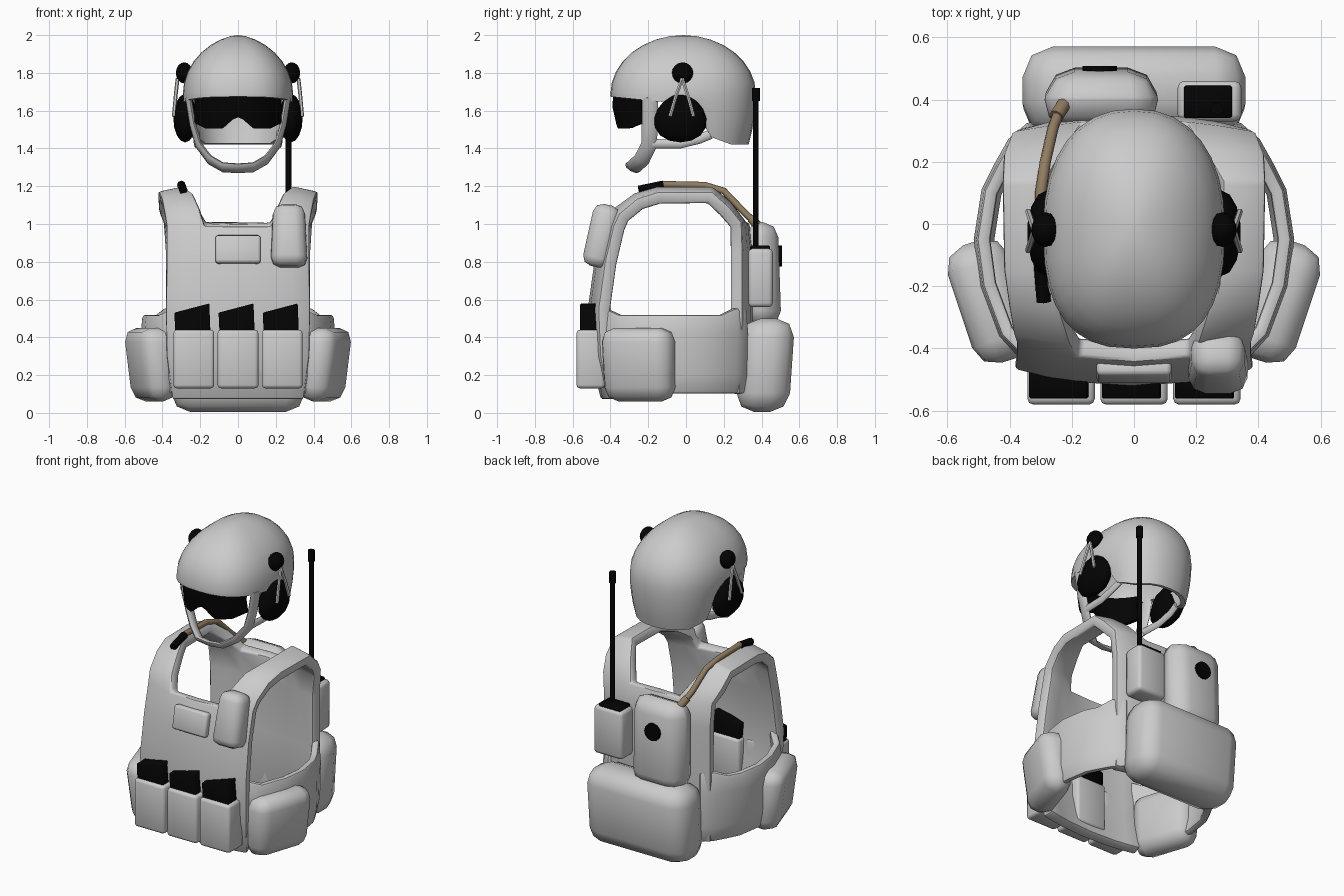
import bpy, bmesh, math
from mathutils import Vector, Matrix

if "Cube" in bpy.data.objects:
    bpy.data.objects.remove(bpy.data.objects["Cube"])


def material(name, rgb):
    m = bpy.data.materials.new(name)
    m.use_nodes = True
    m.diffuse_color = (*rgb, 1)
    bsdf = next(n for n in m.node_tree.nodes if n.type == 'BSDF_PRINCIPLED')
    bsdf.inputs["Base Color"].default_value = (*rgb, 1)
    return m


GREY = material("light grey fabric", (0.6, 0.6, 0.6))
BLACK = material("black plastic", (0.001, 0.001, 0.001))
TAN = material("tan hose", (0.28, 0.2, 0.12))


def finish(bm, name, mat, angle=40, thick=0, bevel=0, segments=2):
    """Turn a bmesh into a shaded object, optionally thickened and bevelled."""
    bmesh.ops.recalc_face_normals(bm, faces=bm.faces)
    me = bpy.data.meshes.new(name)
    bm.to_mesh(me)
    bm.free()
    ob = bpy.data.objects.new(name, me)
    bpy.context.collection.objects.link(ob)
    me.materials.append(mat)
    bpy.ops.object.select_all(action='DESELECT')
    bpy.context.view_layer.objects.active = ob
    ob.select_set(True)
    if thick:
        mod = ob.modifiers.new("thickness", 'SOLIDIFY')
        mod.thickness, mod.offset = thick, -1
    if bevel:
        mod = ob.modifiers.new("soft_edges", 'BEVEL')
        mod.width, mod.segments, mod.limit_method = bevel, segments, 'ANGLE'
        mod.angle_limit = math.radians(40)
    for mod in list(ob.modifiers):
        bpy.ops.object.modifier_apply(modifier=mod.name)
    bpy.ops.object.shade_smooth_by_angle(angle=math.radians(angle))


def grid(rows, skip=lambda r, c: False, closed=False):
    """Skin rows of points with quads."""
    bm = bmesh.new()
    vs = [[bm.verts.new(p) for p in row] for row in rows]
    n = len(rows[0])
    for r in range(len(rows) - 1):
        for c in range(n if closed else n - 1):
            if not skip(r, c):
                d = (c + 1) % n
                bm.faces.new((vs[r][c], vs[r][d], vs[r + 1][d], vs[r + 1][c]))
    return bm


def box(name, lo, hi, mat=GREY, bevel=0.02, segments=2, turn=(0, 0, 0), shape=lambda p: p):
    """Bevelled box between two corners; shape() moves its unit corners."""
    lo, hi = Vector(lo), Vector(hi)
    bm = bmesh.new()
    bmesh.ops.create_cube(bm, size=1)
    rot = Matrix.Rotation(turn[2], 3, 'Z') @ Matrix.Rotation(turn[0], 3, 'X')
    for v in bm.verts:
        v.co = (lo + hi) / 2 + rot @ (Vector(shape(v.co.copy())) * (hi - lo))
    finish(bm, name, mat, 60, bevel=bevel, segments=segments)


def tube(name, pts, radius, mat=GREY, sides=8, flat=1, across=(1, 0, 0)):
    """Round bar along a path; flat widens it in the across direction."""
    pts = [Vector(p) for p in pts]
    rows = []
    for i, p in enumerate(pts):
        t = (pts[min(i + 1, len(pts) - 1)] - pts[max(i - 1, 0)]).normalized()
        a = Vector(across)
        a = (a - t * a.dot(t)).normalized()
        b = t.cross(a)
        rows.append([p + radius * (flat * a * math.cos(k * math.tau / sides) + b * math.sin(k * math.tau / sides))
                     for k in range(sides)])
    bm = grid(rows, closed=True)
    bm.verts.ensure_lookup_table()
    bm.faces.new(bm.verts[:sides])
    bm.faces.new(bm.verts[-sides:])
    finish(bm, name, mat, 50)


def blob(name, centre, radii, mat, heavy=0):
    """Low-poly ellipsoid, wider at the bottom when heavy."""
    bm = bmesh.new()
    bmesh.ops.create_uvsphere(bm, u_segments=14, v_segments=8, radius=1)
    for v in bm.verts:
        v.co.y *= 1 - heavy * v.co.z
        v.co = Vector(centre) + v.co * Vector(radii)
    finish(bm, name, mat, 50)


# Vest: front panel, shoulder straps and back panel as one strip (y, z, neck x, outer x, edge wrap)
stations = [(-.45, .07, .18, .35, .04), (-.505, .3, .18, .38, .05), (-.52, .55, .18, .385, .055),
            (-.485, .8, .18, .38, .055), (-.445, .99, .18, .38, .06), (-.395, 1.085, .205, .39, .04),
            (-.28, 1.165, .24, .405, .02), (-.15, 1.2, .285, .42, 0), (.14, 1.2, .285, .425, 0),
            (.24, 1.12, .23, .42, -.01), (.335, 1.01, .17, .395, -.04), (.355, .85, .17, .385, -.055),
            (.355, .5, .17, .385, -.055), (.34, .1, .17, .375, -.055)]
rows = []
for y, z, xin, xout, wrap in stations:
    mid = (xin + xout) / 2
    rows.append([(x, y + wrap * (x / xout) ** 2, z - (.03 * (abs(x) - xin) / (xout - xin) if z > 1.05 else 0))
                 for x in (-xout, -mid, -xin, 0, xin, mid, xout)])
finish(grid(rows, skip=lambda r, c: c in (2, 3) and 4 <= r < 10), "vest", GREY, thick=.068, bevel=.015)

for s, side in ((1, "left"), (-1, "right")):
    # Waist band joining front and back, its top rising at both ends
    path = [(.35, -.44), (.43, -.36), (.49, -.2), (.51, -.05), (.485, .11), (.445, .19), (.4, .27), (.33, .33)]
    band = grid([[(s * x * k, y * k, z + (.035 if z > .5 and x < .42 else 0)) for x, y in path]
                 for z, k in ((.1, .96), (.2, 1), (.42, 1.01), (.52, .99))])
    finish(band, side + "_waist_band", GREY, thick=.045, bevel=.015)
    # Soft side pouch, leaning in at the bottom
    box(side + "_side_pouch", (s * .465 - .108, -.45, .06), (s * .465 + .108, -.05, .45), bevel=.075,
        turn=(0, 0, -s * .32),
        shape=lambda p: (p.x - (s * .22 if p.z < 0 and p.x * s > 0 else 0), p.y * (1 if p.z > 0 else .96), p.z))

# Magazine pouches and magazines
for i, side in enumerate(("right", "middle", "left")):
    x = (i - 1) * .234
    back = -.385 if i == 1 else -.43
    box(side + "_magazine_pouch", (x - .108, -.58, .13), (x + .108, back, .44), bevel=.018)
    box(side + "_magazine", (x - .09, -.56, .25), (x + .095, back - .015, .555), BLACK, bevel=.004, segments=1,
        shape=lambda p: (p.x - (.07 if p.z > 0 else 0), p.y, p.z + (.16 * p.x if p.z > 0 else 0)))

# Chest patch and shoulder pouch
box("chest_patch", (-.12, -.5, .79), (.12, -.45, .94), bevel=.015, turn=(-.2, 0, 0))
box("shoulder_pouch", (.168, -.52, .77), (.372, -.375, 1.105), bevel=.05, turn=(-.22, 0, 0),
    shape=lambda p: (p.x * (.85 if p.z > 0 else 1) * (.92 if p.y < 0 else 1), p.y, p.z))

# Back pouch, water carrier with cap, and hose
box("back_pouch", (-.36, .295, .005), (.36, .578, .5), bevel=.1,
    shape=lambda p: (p.x * (1 if p.z > 0 else .98), p.y - (.12 if p.z < 0 else 0), p.z))
box("water_carrier", (-.3, .32, .46), (.09, .505, 1.01), bevel=.08,
    shape=lambda p: (p.x * (1 if p.y < 0 else .85), p.y - (.1 if p.z > 0 and p.y > 0 else 0), p.z))
tube("carrier_cap", [(-.11, .46, .83), (-.11, .508, .83)], .055, BLACK, 12)
hose = [(-.235, .375, 1.0), (-.26, .31, 1.06), (-.285, .2, 1.175), (-.3, .1, 1.205), (-.3, -.13, 1.21)]
tube("hose", hose, .018, TAN)
tube("hose_fitting", [(-.225, .385, .985), (-.25, .345, 1.03)], .024, TAN)
tube("hose_mouthpiece", [(-.3, -.12, 1.207), (-.29, -.25, 1.18)], .023, BLACK)

# Radio with aerial
box("radio_pouch", (.14, .33, .56), (.345, .46, .87), bevel=.022)
box("radio", (.16, .34, .75), (.315, .445, .885), BLACK, bevel=.006, segments=1)
tube("aerial", [(.267, .37, .87), (.267, .37, 1.66)], .015, BLACK)
tube("aerial_tip", [(.267, .37, 1.65), (.267, .37, 1.72)], .021, BLACK)


# Helmet shell: dome with a rim that drops behind the ears
def rim(y):
    if y < .04:
        return 1.69 - .03 * max(0, min(1, (y + .4) / .3))
    if y < .12:
        return 1.66 - .19 * (y - .04) / .08
    return 1.47 - .05 * min(1, (y - .12) / .15)


N = 32
rows = []
for k in range(1, 13):
    row = []
    for j in range(N):
        a = j * math.tau / N
        ca, sa = math.cos(a), math.sin(a)
        power = .77 if sa < 0 else .88
        x = .292 * math.copysign(abs(ca) ** power, ca)
        y = -.015 + .385 * math.copysign(abs(sa) ** power, sa)
        if k < 9:
            t = k / 8 * math.pi / 2
            wx, wy, z = math.sin(t) ** 1.2, math.sin(t) ** 1.02, 1.69 + .31 * math.cos(t)
        else:
            f = (k - 8) / 4
            wx = wy = 1 - .1 * f * f * (y > 0)
            z = 1.69 + (rim(y) - 1.69) * f
        row.append((x * wx, -.015 + (y + .015) * wy, z - (.004 * (k - 8) if k > 8 and y < .04 else 0)))
    rows.append(row)
shell = grid(rows, closed=True)
top = shell.verts.new((0, -.015, 2.0))
shell.verts.ensure_lookup_table()
for j in range(N):
    shell.faces.new((shell.verts[j], shell.verts[(j + 1) % N], top))
finish(shell, "helmet_shell", GREY, angle=50, thick=.03)

# Goggles with a nose notch
rows = []
for i in range(17):
    x = -.23 + .46 * i / 16
    ax = abs(x)
    low = 1.565 - .06 * min(1, max(0, ax - .015) / .065) + .03 * max(0, ax - .17) / .06
    y = -.385 + .15 * (ax / .23) ** 2.5
    rows.append([(x, y, 1.69), (x, y - .005, 1.62), (x, y + .012, low)])
finish(grid(rows), "goggles", BLACK, thick=.025)

# Ear cups, hinges, wires and rear straps
FORWARD = (0, -1, .6)
for s, side in ((1, "left"), (-1, "right")):
    blob(side + "_ear_cup", (s * .28, -.03, 1.56), (.064, .138, .128), BLACK, heavy=.15)
    blob(side + "_hinge", (s * .285, -.018, 1.8), (.045, .056, .056), BLACK)
    for tag, y in (("front", -.085), ("rear", .04)):
        tube(f"{side}_{tag}_wire", [(s * .32, -.02, 1.77), (s * .33, (y - .02) / 2, 1.68), (s * .34, y, 1.57)],
             .01, GREY, 6)
    tube(side + "_rear_strap", [(s * .215, -.18, 1.425), (s * .22, -.03, 1.425), (s * .222, .07, 1.45),
                                (s * .215, .13, 1.475)], .014, flat=1.8, across=FORWARD)

# Chin strap
half = [(.262, -.19, 1.67), (.24, -.192, 1.53), (.21, -.195, 1.42), (.15, -.235, 1.34), (.08, -.28, 1.3)]
strap = half + [(0, -.285, 1.295)] + [(-x, y, z) for x, y, z in reversed(half)]
tube("chin_strap", strap, .017, flat=2.5, across=FORWARD)
